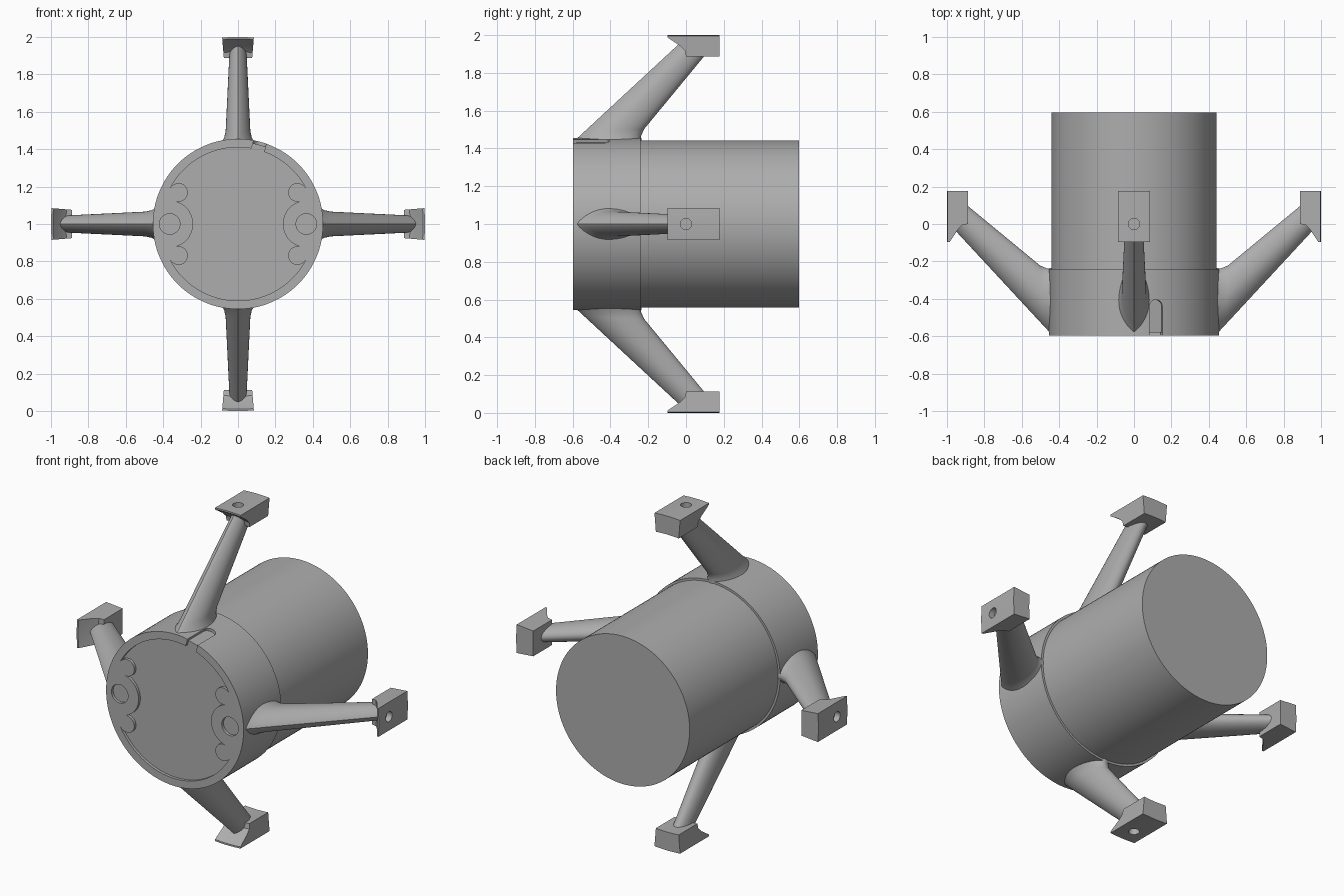
import bpy, bmesh
from math import sin, cos, pi, acos, atan2, radians
from mathutils import Matrix, Vector

cube = bpy.data.objects.get("Cube")
if cube:
    bpy.data.objects.remove(cube, do_unlink=True)

grey = bpy.data.materials.new("mid_grey")
grey.use_nodes = True
grey.diffuse_color = (0.42, 0.42, 0.42, 1)
grey.node_tree.nodes["Principled BSDF"].inputs["Base Color"].default_value = (0.42, 0.42, 0.42, 1)

AXIS = Matrix.Translation((0, 0, 1))   # the barrel axis runs along y at z = 1


def loft(name, rings, matrix=AXIS):
    """Closed solid skinned through a list of equal-length point rings."""
    bm = bmesh.new()
    rows = [[bm.verts.new(p) for p in ring] for ring in rings]
    n = len(rows[0])
    for a, b in zip(rows, rows[1:]):
        for i in range(n):
            j = (i + 1) % n
            bm.faces.new((a[i], a[j], b[j], b[i]))
    bm.faces.new(rows[0])
    bm.faces.new(rows[-1])
    bmesh.ops.recalc_face_normals(bm, faces=bm.faces)
    mesh = bpy.data.meshes.new(name)
    bm.to_mesh(mesh)
    bm.free()
    mesh.materials.append(grey)
    obj = bpy.data.objects.new(name, mesh)
    obj.matrix_world = matrix
    bpy.context.collection.objects.link(obj)
    return obj


def prism(name, outline, y0, y1, matrix=AXIS):
    """Extrude an (x, z) outline along y."""
    return loft(name, [[(x, y, z) for x, z in outline] for y in (y0, y1)], matrix)


def arc(cx, cz, r, a0, a1, n):
    return [(cx + r * cos(a0 + (a1 - a0) * i / n), cz + r * sin(a0 + (a1 - a0) * i / n))
            for i in range(n + 1)]


def circle(r, n, cx=0):
    return arc(cx, 0, r, 0, 2 * pi, n)[:-1]


def cut(obj, cutters):
    """Subtract the cutters, bake the result and remove them."""
    for c in cutters:
        c.hide_render = True
        mod = obj.modifiers.new("cut", 'BOOLEAN')
        mod.operation, mod.solver, mod.object = 'DIFFERENCE', 'EXACT', c
    bpy.context.view_layer.update()
    deps = bpy.context.evaluated_depsgraph_get()
    obj.data = bpy.data.meshes.new_from_object(obj.evaluated_get(deps))
    obj.modifiers.clear()
    for c in cutters:
        bpy.data.objects.remove(c, do_unlink=True)


# Main barrel and the slightly wider front collar
FRONT, FLOOR = -0.597, -0.58
barrel = prism("barrel", circle(0.442, 128), -0.3, 0.597)
collar = prism("front_collar", circle(0.455, 128), FRONT, -0.24)

# Recessed panel outline: a circle with a round lobe on each side, corners filleted
R, LOBE_X, LOBE_R, F = 0.41, 0.365, 0.125, 0.05
d = R - F
ang = acos((d * d + LOBE_X ** 2 - (LOBE_R + F) ** 2) / (2 * d * LOBE_X))
fx, fz = d * cos(ang), d * sin(ang)
to_lobe = atan2(-fz, LOBE_X - fx)
quarter = (arc(LOBE_X, 0, LOBE_R, pi, to_lobe + pi, 16)
           + arc(fx, fz, F, to_lobe + 2 * pi, ang, 16)[1:]
           + arc(0, 0, R, ang, pi / 2, 24)[1:])
half = quarter + [(-x, z) for x, z in reversed(quarter[:-1])]
panel = half + [(x, -z) for x, z in reversed(half[1:-1])]
cutters = [prism("panel_cutter", panel, FRONT - 0.1, FLOOR)]

# Pin holes in the lobes
for x in (-LOBE_X, LOBE_X):
    cutters.append(prism("pin_cutter", circle(0.055, 32, x), FRONT - 0.1, FLOOR))

# Round-ended key slot near the top, and its gap through the lip
tilt = AXIS @ Matrix.Rotation(radians(15), 4, 'Y')
slot = [(-0.035, -0.7), (0.035, -0.7)] + arc(0, -0.44, 0.035, 0, pi, 16)
cutters.append(loft("slot_cutter", [[(x, y, r) for x, y in slot] for r in (0.438, 0.5)], tilt))
cutters.append(prism("lip_cutter", [(-0.035, 0.39), (0.035, 0.39), (0.035, 0.5), (-0.035, 0.5)],
                     FRONT - 0.1, FLOOR, tilt))
cut(collar, cutters)

# Arm stations: front edge (y, r), rear edge (y, r), half width
STATIONS = [((-0.585, 0.447), (-0.235, 0.435), 0.085),
            ((-0.565, 0.464), (-0.238, 0.465), 0.073),
            ((-0.535, 0.492), (-0.222, 0.502), 0.066),
            ((-0.03, 0.96), (0.11, 0.905), 0.045)]


def arm_ring(front, rear, width, n=48):
    """Teardrop section: narrow in front, round behind."""
    f, b = Vector(front), Vector(rear)
    ring = []
    for i in range(n):
        a = 2 * pi * i / n
        p = f.lerp(b, (1 - cos(a)) / 2)
        s = abs(sin(a)) ** (1.6 if cos(a) > 0 else 1)
        ring.append((width * s * (1 if a < pi else -1), p.x, p.y))
    return ring


# Foot side profile (y, r), swept through a small angle about the axis
FOOT = [(-0.097, 1.0), (-0.097, 0.99), (-0.03, 0.945), (-0.005, 0.92),
        (0.0, 0.89), (0.177, 0.89), (0.177, 1.0)]
smooth = [barrel, collar]
for k, side in enumerate(("top", "left", "bottom", "right")):
    turn = AXIS @ Matrix.Rotation(k * pi / 2, 4, 'Y')
    arm = loft(side + "_arm", [arm_ring(*s) for s in STATIONS], turn)
    sweep = [0.085 * i / 4 for i in range(-4, 5)]
    foot = loft(side + "_foot", [[(r * sin(t), y, r * cos(t)) for y, r in FOOT] for t in sweep], turn)
    hole = loft("hole_cutter", [[(x, y, r) for x, y in circle(0.03, 24)] for r in (0.965, 1.1)], turn)
    cut(foot, [hole])
    smooth += [arm, foot]

# Smooth shading with crisp edges
bpy.ops.object.select_all(action='DESELECT')
for obj in smooth:
    obj.select_set(True)
bpy.context.view_layer.objects.active = barrel
bpy.ops.object.shade_smooth_by_angle(angle=radians(30))
